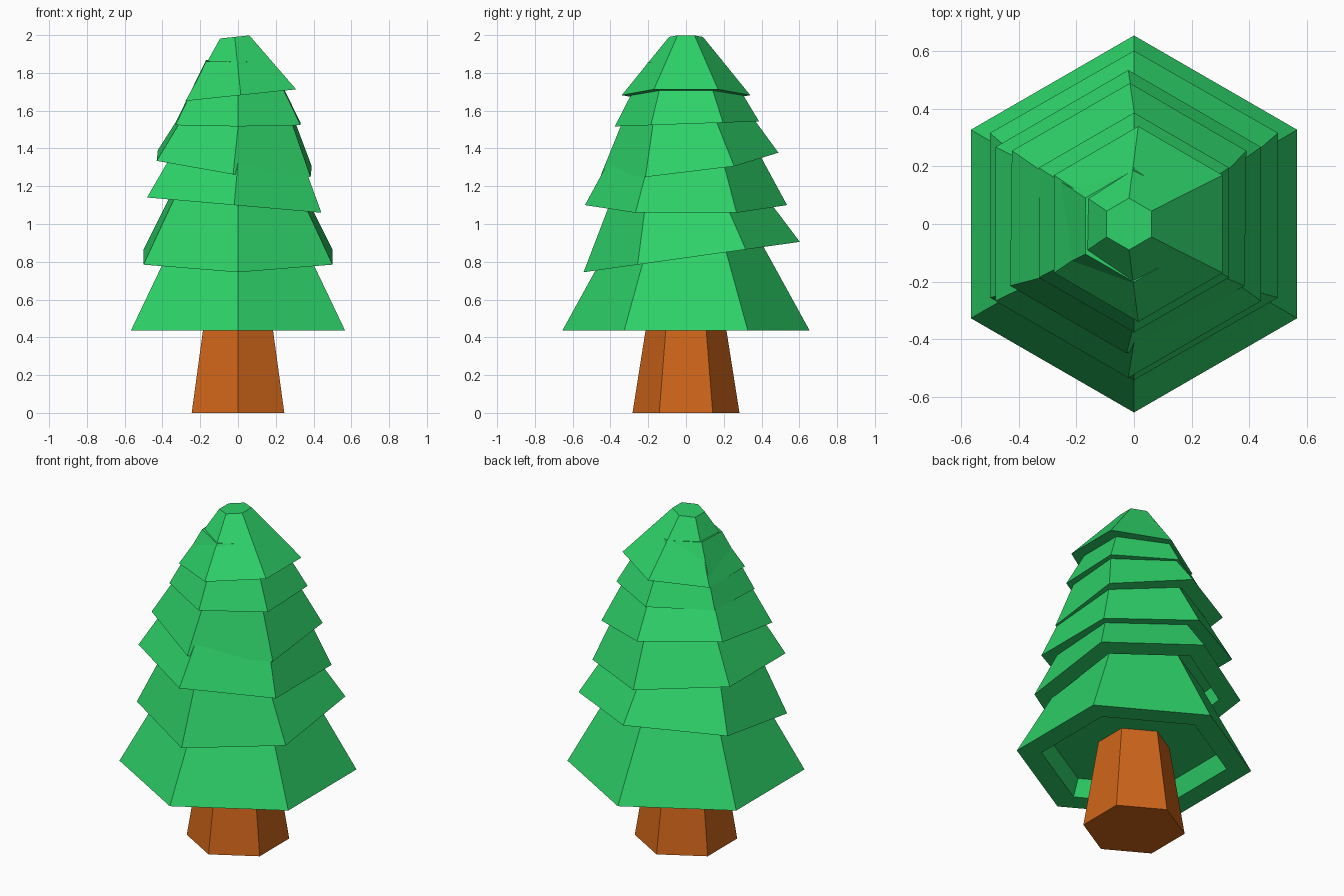
import bpy, bmesh
from math import cos, sin, radians, pi
from mathutils import Matrix

if "Cube" in bpy.data.objects:
    bpy.data.objects.remove(bpy.data.objects["Cube"])


def material(name, rgb):
    m = bpy.data.materials.new(name)
    m.diffuse_color = (*rgb, 1)
    m.use_nodes = True
    m.node_tree.nodes["Principled BSDF"].inputs["Base Color"].default_value = m.diffuse_color
    return m


GREEN = material("foliage_green", (0.027, 0.64, 0.14))
BROWN = material("bark_brown", (0.62, 0.13, 0.01))


def hex_stack(name, rings, mat, centre=(0, 0, 0), tilt_x=0, tilt_y=0):
    """Closed six-sided solid through (radius, z) rings, capped at both ends."""
    bm = bmesh.new()
    loops = []
    for r, z in rings:
        loops.append([bm.verts.new((r * cos(pi / 2 + i * pi / 3),
                                    r * sin(pi / 2 + i * pi / 3), z)) for i in range(6)])
    for a, b in zip(loops, loops[1:]):
        for i in range(6):
            j = (i + 1) % 6
            bm.faces.new((a[i], a[j], b[j], b[i]))
    bm.faces.new(loops[0][::-1])
    bm.faces.new(loops[-1])
    bmesh.ops.recalc_face_normals(bm, faces=bm.faces)
    bm.transform(Matrix.Translation(centre)
                 @ Matrix.Rotation(radians(tilt_y), 4, 'Y')
                 @ Matrix.Rotation(radians(tilt_x), 4, 'X'))
    me = bpy.data.meshes.new(name)
    bm.to_mesh(me)
    bm.free()
    me.materials.append(mat)
    ob = bpy.data.objects.new(name, me)
    bpy.context.collection.objects.link(ob)
    return ob


# Tapered trunk
hex_stack("trunk", [(0.283, 0), (0.19, 0.59)], BROWN)

# Tilted branch tiers: centre, bottom radius, top radius, height, tilt x, tilt y
tiers = [
    ((0, 0, 0.435), 0.655, 0.38, 0.50, 0, 0),
    ((0, 0.03, 0.825), 0.578, 0.34, 0.43, 8, 0),
    ((-0.02, 0, 1.10), 0.535, 0.33, 0.38, 0, 5),
    ((-0.02, 0.02, 1.32), 0.473, 0.29, 0.33, 7, 6),
    ((0, 0.005, 1.53), 0.382, 0.195, 0.335, 2, 0),
    ((0.015, 0, 1.682), 0.34, 0.09, 0.31, 0, -6),
]
for n, (c, r0, r1, h, tx, ty) in enumerate(tiers, 1):
    # Recessed underside, flat rim, sloping outside
    rings = [(r0 * 0.73, h * 0.2), (r0 * 0.79, 0), (r0, 0), (r1, h)]
    hex_stack(f"branch_tier_{n}", rings, GREEN, c, tx, ty)
